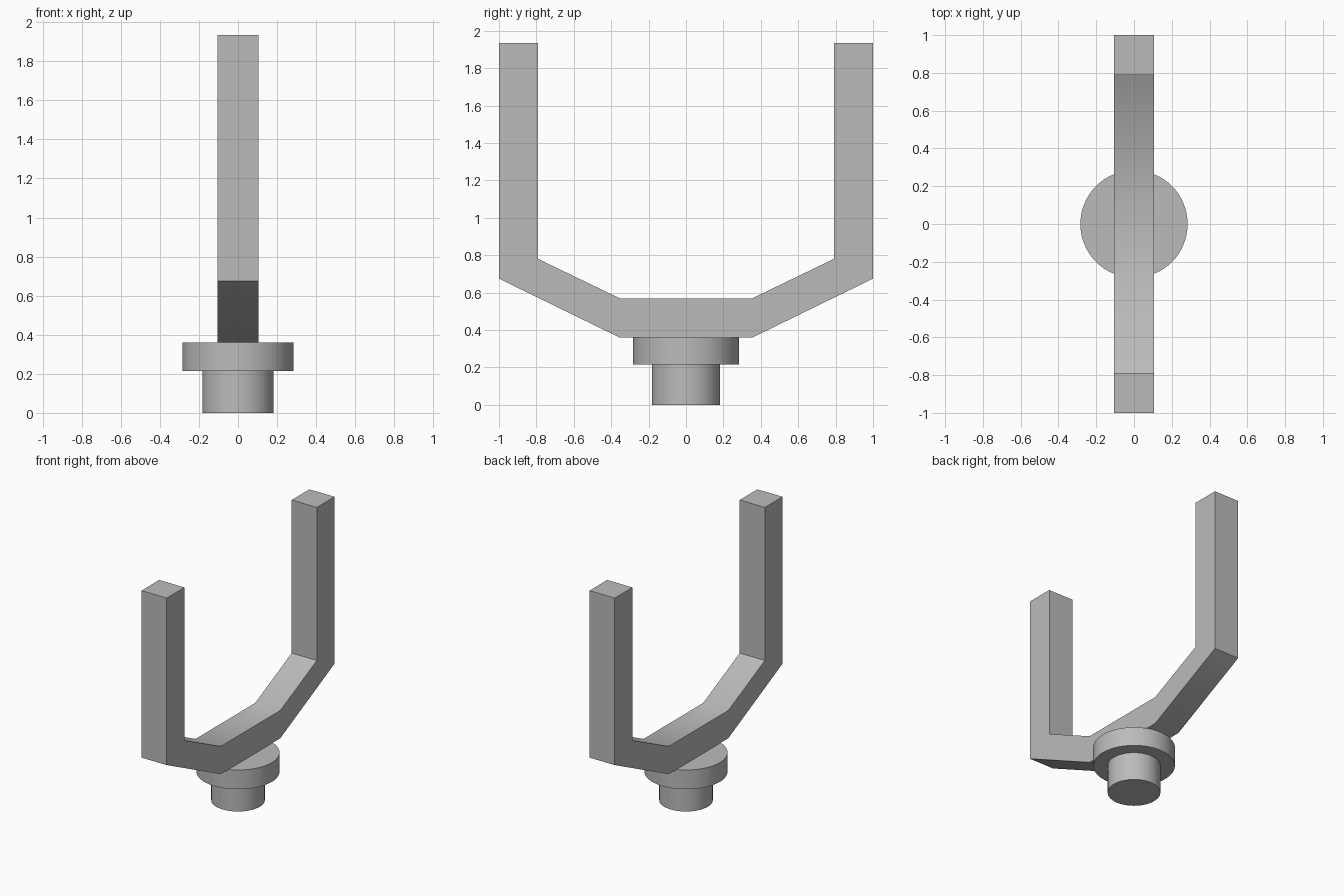
import bpy
import bmesh
from math import radians

cube = bpy.data.objects.get("Cube")
if cube:
    bpy.data.objects.remove(cube, do_unlink=True)

grey = bpy.data.materials.new("light grey")
grey.use_nodes = True
colour = (0.5, 0.5, 0.5, 1)
grey.diffuse_color = colour
grey.node_tree.nodes["Principled BSDF"].inputs["Base Color"].default_value = colour


def finish(obj):
    obj.data.materials.append(grey)
    bpy.ops.object.select_all(action="DESELECT")
    obj.select_set(True)
    bpy.context.view_layer.objects.active = obj
    bpy.ops.object.shade_smooth_by_angle(angle=radians(30))


def cylinder(name, radius, bottom, top):
    bpy.ops.mesh.primitive_cylinder_add(
        vertices=64, radius=radius, depth=top - bottom,
        location=(0, 0, (bottom + top) / 2))
    obj = bpy.context.object
    obj.name = name
    finish(obj)


# Round mounting stem and collar
cylinder("stem", 0.183, 0, 0.215)
cylinder("collar", 0.284, 0.215, 0.36)

# Two-armed yoke: half outline in y and z, mirrored and extruded across x
WIDTH = 0.21
half = [(0.355, 0.36), (1, 0.675), (1, 1.935),
        (0.79, 1.935), (0.79, 0.78), (0.355, 0.57)]
outline = half + [(-y, z) for y, z in reversed(half)]
bm = bmesh.new()
face = bm.faces.new([bm.verts.new((-WIDTH / 2, y, z)) for y, z in outline])
side = bmesh.ops.extrude_face_region(bm, geom=[face])
moved = [v for v in side["geom"] if isinstance(v, bmesh.types.BMVert)]
bmesh.ops.translate(bm, verts=moved, vec=(WIDTH, 0, 0))
bmesh.ops.recalc_face_normals(bm, faces=bm.faces)
mesh = bpy.data.meshes.new("yoke")
bm.to_mesh(mesh)
bm.free()
yoke = bpy.data.objects.new("yoke", mesh)
bpy.context.collection.objects.link(yoke)
finish(yoke)
